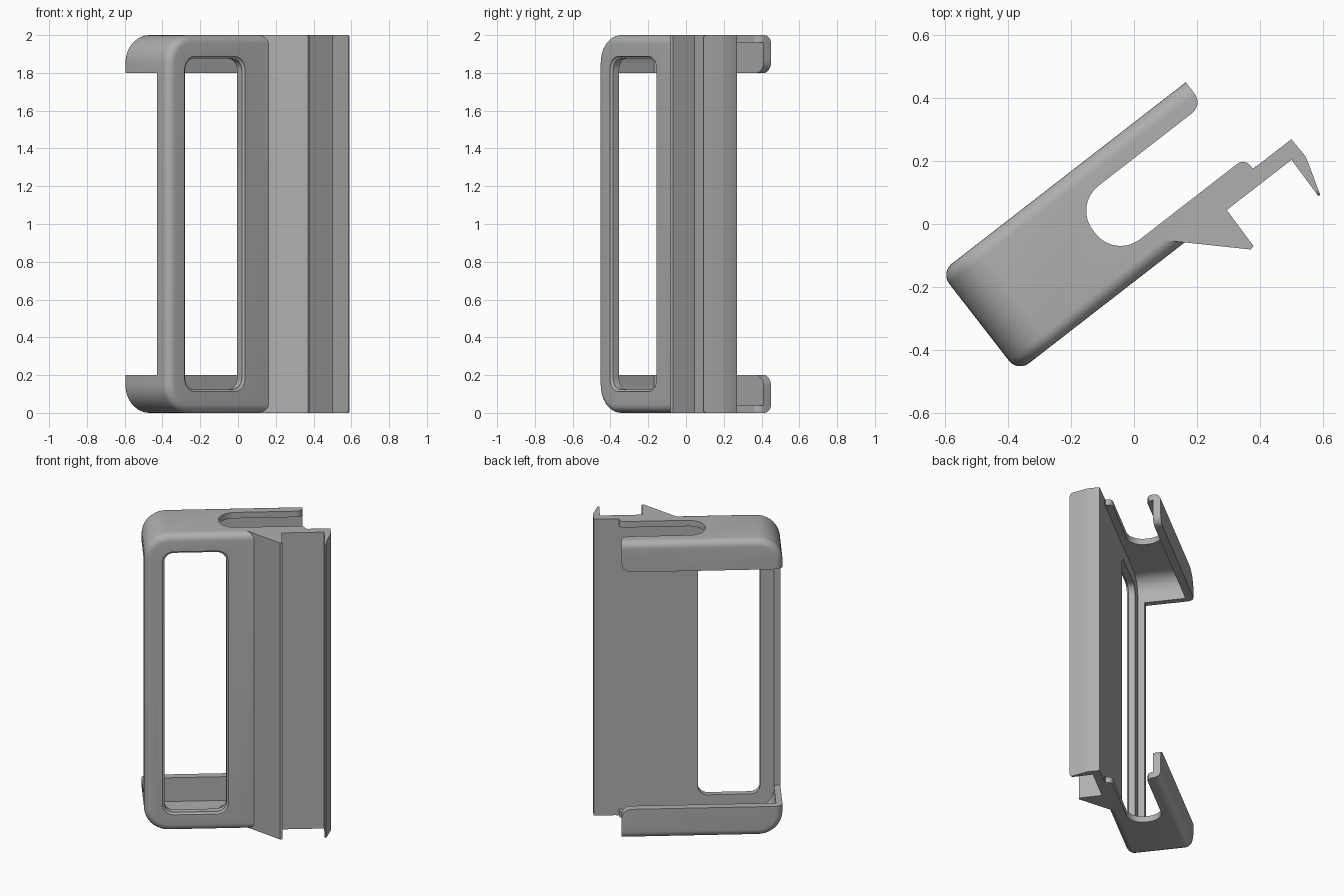
import bpy, bmesh, math
from mathutils import Vector

if "Cube" in bpy.data.objects:
    bpy.data.objects.remove(bpy.data.objects["Cube"])

ANGLE = math.radians(37.8)   # whole holder is turned about z
END = 0.406                  # open end of the pocket

grey = bpy.data.materials.new("plain grey")
grey.diffuse_color = (0.43, 0.43, 0.43, 1)
grey.use_nodes = True
grey.node_tree.nodes["Principled BSDF"].inputs["Base Color"].default_value = grey.diffuse_color


def rounded(points, steps=10):
    """Outline from (a, b[, radius]) corners, with arcs where a radius is given."""
    out = []
    for i, p in enumerate(points):
        c = Vector(p[:2])
        if len(p) < 3:
            out.append(c)
            continue
        d0 = (Vector(points[i - 1][:2]) - c).normalized()
        d1 = (Vector(points[(i + 1) % len(points)][:2]) - c).normalized()
        half = d0.angle(d1) / 2
        centre = c + (d0 + d1).normalized() * p[2] / math.sin(half)
        start = c + d0 * p[2] / math.tan(half) - centre
        end = c + d1 * p[2] / math.tan(half) - centre
        sweep = start.angle(end)
        for k in range(steps + 1):
            t = k / steps
            out.append(centre + (start * math.sin((1 - t) * sweep)
                                 + end * math.sin(t * sweep)) / math.sin(sweep))
    return out


def prism(name, points, lo, hi, axis, bevel=None, width=0.0):
    """Extrude an outline along y (outline in x, z) or z (outline in x, y)."""
    bm = bmesh.new()

    def place(p, h):
        return (p.x, h, p.y) if axis == "y" else (p.x, p.y, h)
    outline = rounded(points)
    a = [bm.verts.new(place(p, lo)) for p in outline]
    b = [bm.verts.new(place(p, hi)) for p in outline]
    bm.faces.new(a)
    bm.faces.new(b[::-1])
    for i in range(len(a)):
        j = (i + 1) % len(a)
        bm.faces.new((a[j], a[i], b[i], b[j]))
    bmesh.ops.recalc_face_normals(bm, faces=bm.faces)
    if bevel:
        edges = [e for e in bm.edges if bevel(*[v.co for v in e.verts])]
        bmesh.ops.bevel(bm, geom=edges, offset=width, segments=6, profile=0.5,
                        affect="EDGES", clamp_overlap=True)
    mesh = bpy.data.meshes.new(name)
    bm.to_mesh(mesh)
    bm.free()
    obj = bpy.data.objects.new(name, mesh)
    bpy.context.collection.objects.link(obj)
    mesh.materials.append(grey)
    return obj


def combine(target, other, operation):
    mod = target.modifiers.new(operation, "BOOLEAN")
    mod.operation, mod.object, mod.solver = operation, other, "EXACT"
    bpy.context.view_layer.objects.active = target
    bpy.ops.object.modifier_apply(modifier=mod.name)
    bpy.data.objects.remove(other)


# Outer shell, softened along its front and back rims
holder = prism("holder", [(-0.58, 0, 0.15), (0.42, 0), (0.42, 2), (-0.58, 2, 0.15)],
               -0.145, 0.255, "y",
               lambda p, q: abs(p.y - q.y) < 1e-5 and min(p.x, q.x) < 0.41, 0.045)

# Inner pocket, open at one end
combine(holder, prism("pocket", [(-0.54, 0.04, 0.11), (1, 0.04), (1, 1.96),
                                 (-0.54, 1.96, 0.11)], -0.093, 0.205, "y"), "DIFFERENCE")

# Open middle, leaving only corner brackets with rounded lips
combine(holder, prism("middle", [(-1, 0.2), (END, 0.2, 0.06), (END, 0.1), (0.6, 0.1),
                                 (0.6, 1.9), (END, 1.9), (END, 1.8, 0.06), (-1, 1.8)],
                      -0.05, 1, "y"), "DIFFERENCE")

# Slot through the top and bottom flanges, trimming the bracket ends
combine(holder, prism("slot", [(-0.115, -0.05, 0.1), (END, -0.05, 0.03), (END, -0.092),
                               (0.6, -0.092), (0.6, 0.4), (END, 0.4), (END, 0.165, 0.045),
                               (-0.115, 0.165, 0.1)], -1, 3, "z"), "DIFFERENCE")

# Window in the front plate, with an eased front edge
W0, W1, ZW = -0.458, -0.078, 0.125
combine(holder, prism("window", [(W0, ZW, 0.06), (W1, ZW, 0.06), (W1, 2 - ZW, 0.06),
                                 (W0, 2 - ZW, 0.06)], -0.4, 0, "y"), "DIFFERENCE")
E = 0.012
combine(holder, prism("window_edge", [(W0 - E, ZW - E, 0.07), (W1 + E, ZW - E, 0.07),
                                      (W1 + E, 2 - ZW + E, 0.07), (W0 - E, 2 - ZW + E, 0.07)],
                      -0.133 - 0.06, -0.133, "y",
                      lambda p, q: p.y > -0.14 and q.y > -0.14, E - 0.0005), "DIFFERENCE")

# Clip strip with wedge and hooked end
clip = prism("clip", [(0.05, -0.0935), (0.05, -0.105), (0.243, -0.291), (0.257, -0.288),
                      (0.26, -0.1455), (0.26, -0.1455 + 0.0), (0.52, -0.1455),
                      (0.517, -0.288), (0.524, -0.289), (0.555, -0.19), (0.562, -0.164),
                      (0.56, -0.0935)][:5] + [(0.52, -0.1455), (0.517, -0.288),
                      (0.524, -0.289), (0.555, -0.19), (0.562, -0.164), (0.56, -0.0935)],
             0, 2, "z",
             lambda p, q: abs(p.z - q.z) < 1e-5 and p.x > 0.51 and q.x > 0.51
             and max(p.y, q.y) < -0.28, 0.02)
combine(holder, clip, "UNION")

# Finish: smooth the fillets and turn into place
bpy.ops.object.select_all(action="DESELECT")
holder.select_set(True)
bpy.context.view_layer.objects.active = holder
bpy.ops.object.shade_smooth_by_angle(angle=math.radians(30))
holder.rotation_euler.z = ANGLE
